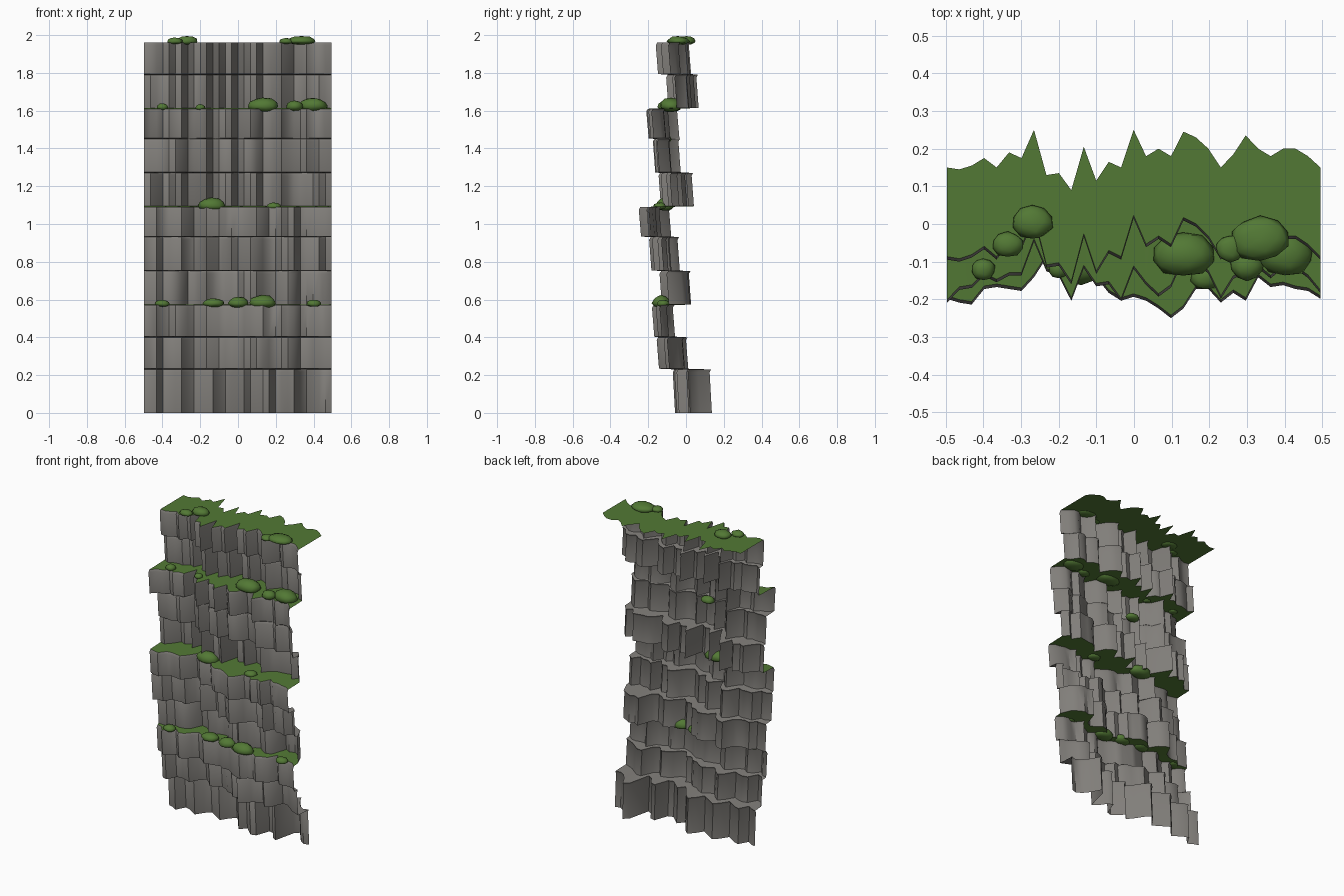
import bpy, bmesh, random
from mathutils import Vector

if "Cube" in bpy.data.objects:
    bpy.data.objects.remove(bpy.data.objects["Cube"])

random.seed(7)
N = 31
XS = [-0.497 + 0.992 * i / (N - 1) for i in range(N)]


def material(name, color):
    m = bpy.data.materials.new(name)
    m.diffuse_color = (*color, 1)
    m.use_nodes = True
    m.node_tree.nodes["Principled BSDF"].inputs["Base Color"].default_value = m.diffuse_color
    return m


ROCK = material("rock", (0.22, 0.21, 0.195))
GRASS = material("grass", (0.085, 0.19, 0.035))

# Plan outlines of the rim, the most protruding layer and the foot
RIM = [-.09, -.095, -.085, -.065, -.09, -.05, -.065, .01, -.11, -.105, -.15, -.035, -.125, -.075, -.09, .01,
       -.06, -.04, -.06, .005, -.01, -.04, -.09, -.055, -.005, -.04, -.06, -.04, -.04, -.06, -.09]
BULGE = [-.195, -.205, -.21, -.17, -.165, -.17, -.175, -.14, -.09, -.12, -.155, -.15, -.14, -.18, -.20, -.19,
         -.20, -.22, -.245, -.22, -.17, -.17, -.205, -.18, -.20, -.14, -.165, -.16, -.17, -.175, -.195]
FOOT = [0, -.01, -.03, .03, .02, 0, -.02, .03, .06, .04, .02, 0, .05, .08, .05, 0,
        -.04, 0, -.03, -.06, -.05, .04, .03, -.02, -.04, .10, .13, .07, .03, .01, .02]
# Each layer: top height, front-most y, rear-most y, shares of rim and foot outlines
LAYERS = [(.23, -.07, .125, 0, 1), (.40, -.155, 0, .1, .4), (.57, -.18, -.07, .1, .2), (.75, -.14, .015, .3, .2),
          (.93, -.195, -.045, .2, .1), (1.09, -.25, -.09, 0, 0), (1.27, -.145, .03, .5, 0), (1.45, -.175, -.04, .5, 0),
          (1.61, -.21, -.02, .5, 0), (1.79, -.105, .055, .7, 0), (1.96, -.16, .015, 1, 0)]


def outline(lo, hi, rim, foot):
    wild = 0 if rim in (0, 1) else 0.025
    p, prev = [], 0
    for a, b, c in zip(RIM, BULGE, FOOT):
        # neighbouring points often share a block offset
        if random.random() < 0.5:
            prev = random.uniform(-wild, wild)
        p.append(rim * a + (1 - rim - foot) * b + foot * c + prev)
    a, b = min(p), max(p)
    return [lo + (v - a) / (b - a) * (hi - lo) for v in p]


def sheet(name, strips, mat, angle=0.6):
    bm = bmesh.new()
    for rows in strips:
        grid = [[bm.verts.new((x, y, z)) for x, y in zip(XS, ys)] for ys, z in rows]
        for r0, r1 in zip(grid, grid[1:]):
            for i in range(N - 1):
                bm.faces.new((r0[i], r0[i + 1], r1[i + 1], r1[i]))
    me = bpy.data.meshes.new(name)
    bm.to_mesh(me)
    bm.free()
    finish(me, name, mat, angle)


def finish(me, name, mat, angle):
    ob = bpy.data.objects.new(name, me)
    bpy.context.collection.objects.link(ob)
    me.materials.append(mat)
    bpy.ops.object.select_all(action='DESELECT')
    ob.select_set(True)
    bpy.context.view_layer.objects.active = ob
    bpy.ops.object.shade_smooth_by_angle(angle=angle)


# Stepped rock layers; grassy treads go on every third one
rock, grass = [], []
z0, previous = 0, None
for k, (z1, lo, hi, rim, foot) in enumerate(LAYERS):
    top = outline(lo, hi, rim, foot)
    if previous:
        # grassy steps set back, all other steps overhang
        if k % 3 == 0:
            top = [max(y, q - 0.005) for y, q in zip(top, previous)]
        elif k < 10:
            top = [min(y, q - 0.015) for y, q in zip(top, previous)]
    base = [y + 0.012 for y in top]
    lip = [y + 0.008 for y in top]
    if previous:
        (grass if k % 3 == 0 else rock).append([(previous, z0), (base, z0 + 0.004)])
    rock.append([(base, z0 + (0.004 if k else 0)), (top, z1 - 0.014), (lip, z1)])
    z0, previous = z1, lip
sheet("cliff_face", rock, ROCK, 0.8)
sheet("grass_ledges", grass, GRASS)

# Grass plateau repeats the rim outline at its rear edge
sheet("grass_top", [[(previous, 1.96), ([y + 0.24 for y in RIM], 1.96)]], GRASS)

# Low domed bushes: x, y, ledge height, half width, half depth, height
BUSHES = [(-.27, .005, 1.96, .055, .047, .036), (-.335, -.055, 1.96, .042, .034, .028),
          (.335, -.04, 1.96, .08, .06, .036), (.255, -.065, 1.96, .038, .036, .026),
          (.13, -.08, 1.61, .085, .06, .06), (.40, -.08, 1.61, .075, .06, .06),
          (.30, -.11, 1.61, .045, .04, .045), (-.40, -.12, 1.61, .032, .03, .03),
          (-.20, -.12, 1.61, .027, .025, .025), (-.08, -.11, 1.44, .045, .035, .035),
          (-.14, -.11, 1.085, .075, .05, .055), (.19, -.14, 1.085, .04, .035, .03),
          (-.40, -.13, .57, .04, .035, .03), (-.13, -.10, .57, .058, .045, .038),
          (0, -.11, .57, .055, .045, .045), (.13, -.13, .57, .07, .05, .055),
          (.40, -.12, .57, .04, .035, .03)]
for n, (x, y, z, w, d, h) in enumerate(BUSHES):
    bm = bmesh.new()
    bmesh.ops.create_icosphere(bm, subdivisions=2, radius=1)
    for v in bm.verts:
        c = v.co * random.uniform(0.92, 1.06)
        # shallow underside, peaked crown
        cz = h * 0.2 + h * (0.8 if c.z > 0 else 0.5) * max(-1, min(1, c.z))
        v.co = Vector((x + w * c.x, y + d * c.y, z + cz))
    me = bpy.data.meshes.new("bush")
    bm.to_mesh(me)
    bm.free()
    finish(me, f"bush_{n + 1}", GRASS, 1.2)
